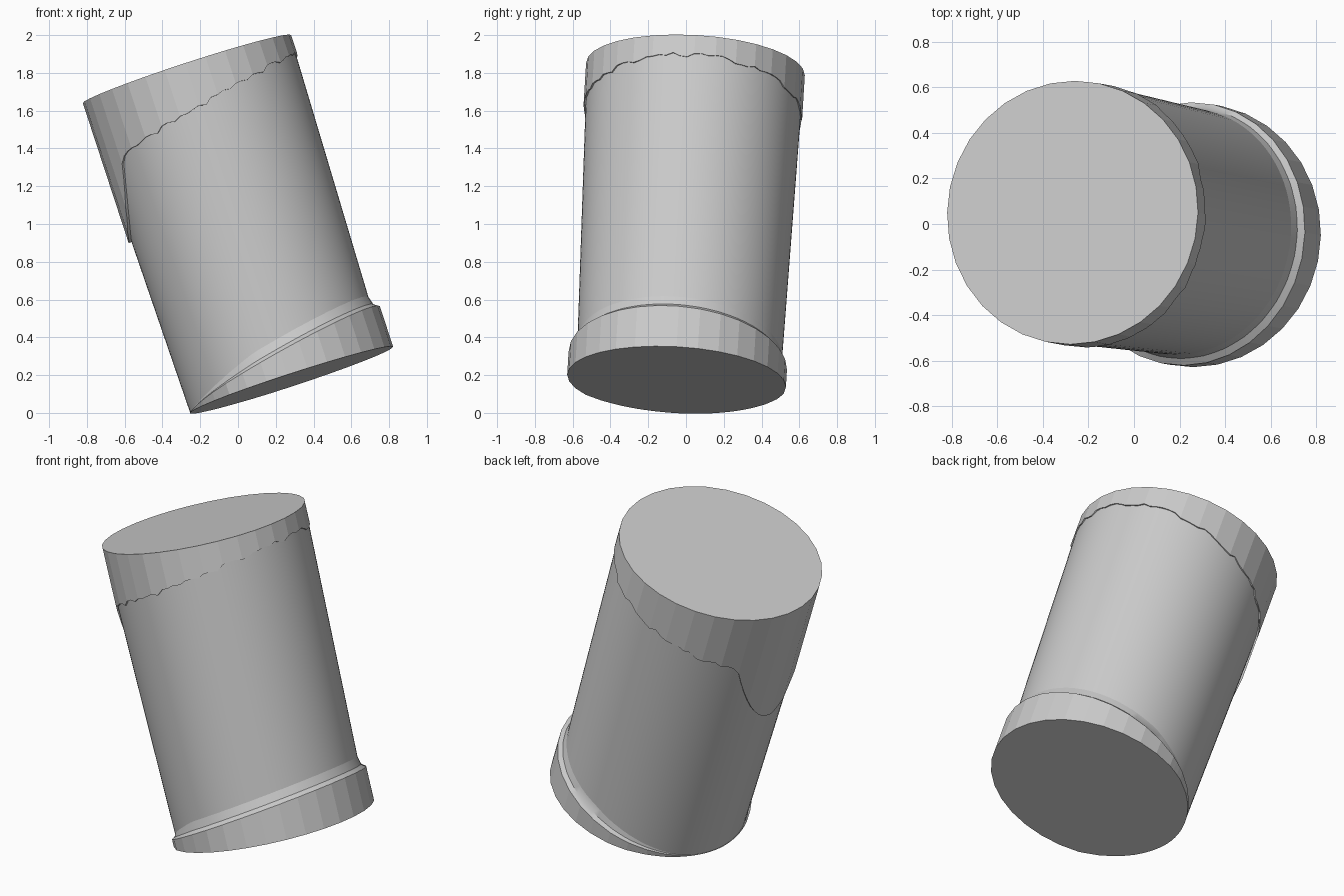
import bpy, bmesh, math, random
from mathutils import Matrix, Vector

random.seed(4)
cube = bpy.data.objects.get("Cube")
if cube:
    bpy.data.objects.remove(cube)

grey = bpy.data.materials.new("plain_grey")
grey.use_nodes = True
colour = (0.6, 0.6, 0.6, 1)
grey.diffuse_color = colour
grey.node_tree.nodes["Principled BSDF"].inputs["Base Color"].default_value = colour

# Leaning frame: local z runs along the axis of the can
base = Vector((0.27, -0.05, 0.17))
axis = Vector((-0.54, 0.10, 1.65))
LENGTH = axis.length
axis.normalize()
side = Vector((axis.z, 0, -axis.x)).normalized()
depth = axis.cross(side)
FRAME = Matrix((side, depth, axis)).transposed().to_4x4()
FRAME.translation = base

RIM = 0.58      # radius of both end bands
SIDES = 32      # facets of the end bands
STEPS = 96      # points round each ring


def loft(name, rings, smooth, cap_first=False, cap_last=False):
    """Skin a list of rings of local points."""
    bm = bmesh.new()
    loops = [[bm.verts.new(p) for p in ring] for ring in rings]
    for low, high in zip(loops, loops[1:]):
        for i in range(len(low)):
            j = (i + 1) % len(low)
            bm.faces.new((low[i], low[j], high[j], high[i]))
    if cap_first:
        bm.faces.new(loops[0][::-1])
    if cap_last:
        bm.faces.new(loops[-1])
    bmesh.ops.recalc_face_normals(bm, faces=bm.faces)
    mesh = bpy.data.meshes.new(name)
    bm.to_mesh(mesh)
    bm.free()
    mesh.materials.append(grey)
    obj = bpy.data.objects.new(name, mesh)
    bpy.context.collection.objects.link(obj)
    obj.matrix_world = FRAME
    if smooth:
        bpy.ops.object.select_all(action='DESELECT')
        obj.select_set(True)
        bpy.context.view_layer.objects.active = obj
        bpy.ops.object.shade_smooth_by_angle(angle=math.radians(35))
    return obj


ANGLES = [2 * math.pi * i / STEPS for i in range(STEPS)]


def body_point(a, z, grow=0.0):
    """Point on the slightly tapered, slightly off-centre body."""
    t = z / LENGTH
    r = 0.54 + 0.035 * t + grow
    return Vector((r * math.cos(a) - 0.01 * (1 - t),
                   r * math.sin(a) + 0.008 * (1 - t), z))


def rim_point(a, z):
    """Point on the faceted outline of an end band."""
    half = math.pi / SIDES
    r = RIM * math.cos(half) / math.cos(a % (2 * half) - half)
    return Vector((r * math.cos(a), r * math.sin(a), z))


# Body
loft("body", [[body_point(a, z) for a in ANGLES] for z in (0.005, LENGTH - 0.01)],
     True, True, True)


# Lower band: a wedge that fades into the body on one side
def wedge_height(a):
    return max(0.0, 0.11 + 0.115 * math.cos(a + 0.15))


def wedge_point(a, z):
    blend = min(1.0, wedge_height(a) / 0.06)
    return body_point(a, z, 0.001).lerp(rim_point(a, z), blend)


wedge_base = [wedge_point(a, 0) for a in ANGLES]
wedge_top = [wedge_point(a, wedge_height(a) + 0.002) for a in ANGLES]
loft("lower_band", [wedge_base, wedge_top], False, cap_first=True)

# Soft shoulder between the lower band and the body
shoulder = [wedge_top]
for f in (0.4, 1.0):
    ring = []
    for a, p in zip(ANGLES, wedge_top):
        rise = 0.07 * min(1.0, wedge_height(a) / 0.1) + 0.003
        inner = body_point(a, p.z + rise * f, -0.002)
        ring.append(p.lerp(inner, min(1.0, f * 1.6)) if f < 1 else inner)
    shoulder.append(ring)
loft("lower_shoulder", shoulder, True)


# Upper band: ragged lower edge with a rounded tongue on one side
def band_drop(a):
    t = (a - math.pi) / 0.62
    tongue = 0.41 * max(0.0, 1 - t * t)
    ragged = random.uniform(-0.014, 0.014) if tongue == 0 else 0
    return 0.24 - 0.13 * math.cos(a) + tongue + ragged


edge_heights = [LENGTH - band_drop(a) for a in ANGLES]
loft("upper_band",
     [[body_point(a, z, -0.01) for a, z in zip(ANGLES, edge_heights)],
      [rim_point(a, z) for a, z in zip(ANGLES, edge_heights)],
      [rim_point(a, LENGTH) for a in ANGLES]],
     False, cap_last=True)
